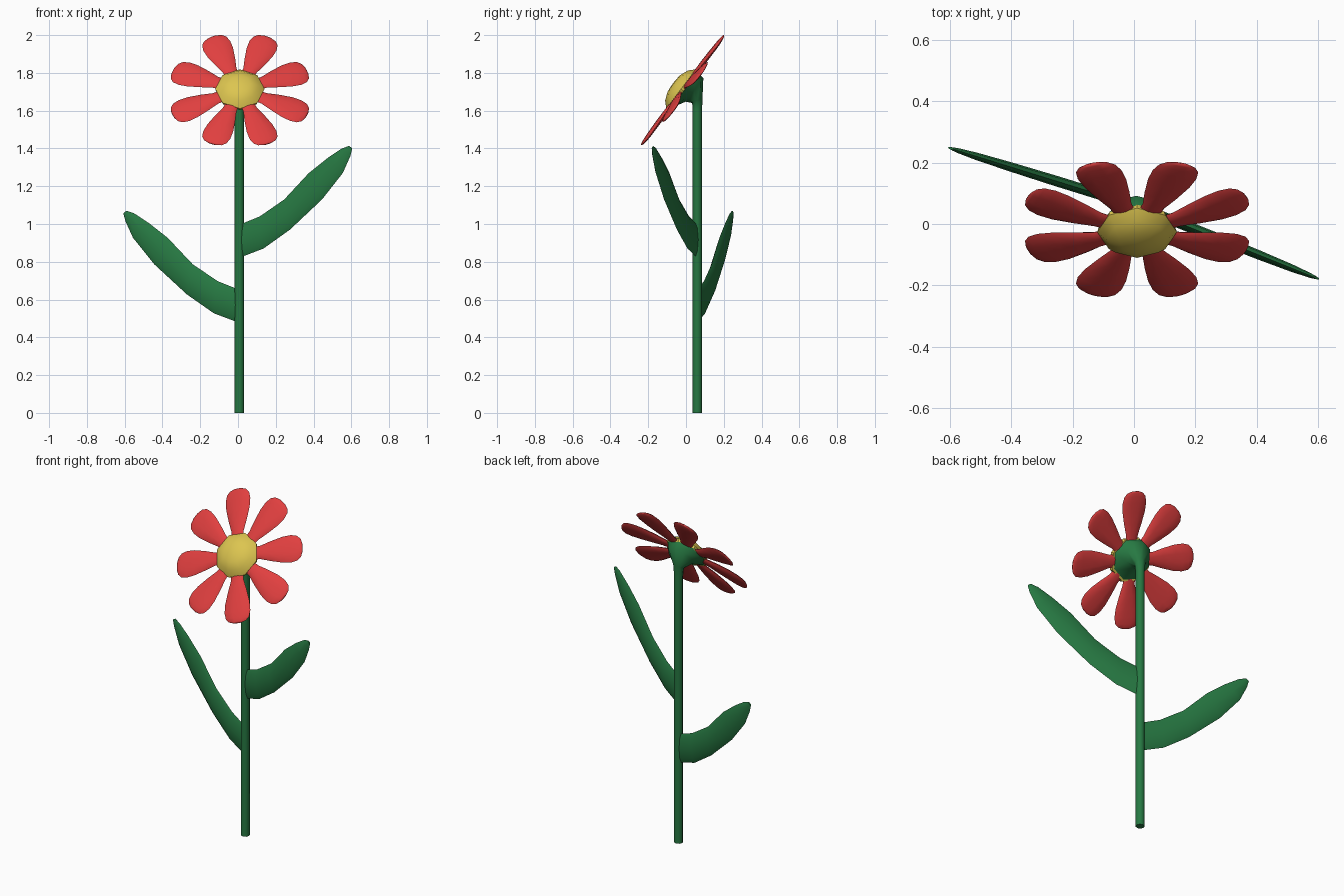
import bpy, bmesh, math
from mathutils import Vector, Matrix

if "Cube" in bpy.data.objects:
    bpy.data.objects.remove(bpy.data.objects["Cube"])

STEM = Vector((0.005, 0.06, 0))
HEAD = Matrix.Translation((0.01, -0.02, 1.71)) @ Matrix.Rotation(math.radians(53), 4, 'X')


def material(name, rgb):
    m = bpy.data.materials.new(name)
    m.diffuse_color = (*rgb, 1)
    m.use_nodes = True
    m.node_tree.nodes["Principled BSDF"].inputs["Base Color"].default_value = m.diffuse_color
    return m


GREEN = material("green", (0.02, 0.19, 0.055))
RED = material("red", (0.75, 0.05, 0.05))
YELLOW = material("yellow", (0.72, 0.56, 0.08))


def loft(name, rings, mat, angle=60):
    """Skin a list of equal-length point rings and cap both ends."""
    bm = bmesh.new()
    vs = [[bm.verts.new(p) for p in r] for r in rings]
    n = len(rings[0])
    for a, b in zip(vs, vs[1:]):
        for i in range(n):
            j = (i + 1) % n
            bm.faces.new((a[i], a[j], b[j], b[i]))
    bm.faces.new(vs[0][::-1])
    bm.faces.new(vs[-1])
    bmesh.ops.recalc_face_normals(bm, faces=bm.faces[:])
    me = bpy.data.meshes.new(name)
    bm.to_mesh(me)
    bm.free()
    me.materials.append(mat)
    ob = bpy.data.objects.new(name, me)
    bpy.context.collection.objects.link(ob)
    bpy.ops.object.select_all(action='DESELECT')
    bpy.context.view_layer.objects.active = ob
    ob.select_set(True)
    bpy.ops.object.shade_smooth_by_angle(angle=math.radians(angle))
    return ob


def circle(n, rx, ry):
    return [(rx * math.cos(i * math.tau / n), ry * math.sin(i * math.tau / n))
            for i in range(n)]


# Stem flaring into the cup behind the flower: y, z, radius, tilt
rings = []
for y, z, r, tilt in [(0.06, 0, 0.025, 0), (0.06, 1.60, 0.025, 0),
                      (0.06, 1.655, 0.031, 28), (0.045, 1.71, 0.078, 53),
                      (-0.017, 1.708, 0.125, 53)]:
    m = Matrix.Translation((0.007, y, z)) @ Matrix.Rotation(math.radians(tilt), 4, 'X')
    rings.append([m @ Vector((a, b, 0)) for a, b in circle(8, r, r)])
loft("stem", rings, GREEN)

# Domed octagonal flower centre
loft("flower_centre",
     [[HEAD @ Vector((a, b, h)) for a, b in circle(8, r, r)]
      for r, h in [(0.125, -0.01), (0.13, 0.008), (0.10, 0.038), (0.055, 0.056), (0.01, 0.06)]],
     YELLOW, 40)

# Petals: distance from centre, half width, half thickness
PETAL = [(0.10, 0.036, 0.010), (0.14, 0.038, 0.012), (0.20, 0.056, 0.013),
         (0.27, 0.073, 0.012), (0.32, 0.077, 0.011), (0.355, 0.069, 0.009),
         (0.375, 0.050, 0.006), (0.384, 0.022, 0.003)]
for k in range(8):
    turn = Matrix.Rotation(math.radians(22.5 + 45 * k), 4, 'Z')
    rings = []
    for d, w, t in PETAL:
        ring = []
        for a, b in circle(10, w, t):
            p = turn @ Vector((d, a, b))
            p.z -= 0.22 * p.x ** 2      # side petals fall back slightly
            ring.append(HEAD @ p)
        rings.append(ring)
    loft(f"petal_{k + 1}", rings, RED, 75)

# Leaves: lower edge (s, z), upper edge (s, z), half thickness
LEAF = [((0.012, 0.825), (0.012, 1.000), 0.014), ((0.13, 0.87), (0.11, 1.04), 0.017),
        ((0.27, 0.97), (0.24, 1.13), 0.017), ((0.44, 1.13), (0.37, 1.27), 0.015),
        ((0.55, 1.27), (0.47, 1.35), 0.012), ((0.59, 1.36), (0.545, 1.40), 0.008),
        ((0.60, 1.40), (0.582, 1.413), 0.004)]


def leaf(name, side, slope, dz):
    along = Vector((side, -side * slope, 0))
    across = Vector((slope, 1, 0)).normalized()
    rings = []
    for lo, hi, t in LEAF:
        p, q = (STEM + along * s + Vector((0, 0, z + dz)) for s, z in (lo, hi))
        mid, half = (p + q) / 2, (q - p) / 2
        rings.append([mid + half * a + across * b for a, b in circle(8, 1, t)])
    loft(name, rings, GREEN, 60)


leaf("right_leaf", 1, 0.40, 0)
leaf("left_leaf", -1.02, 0.31, -0.343)
